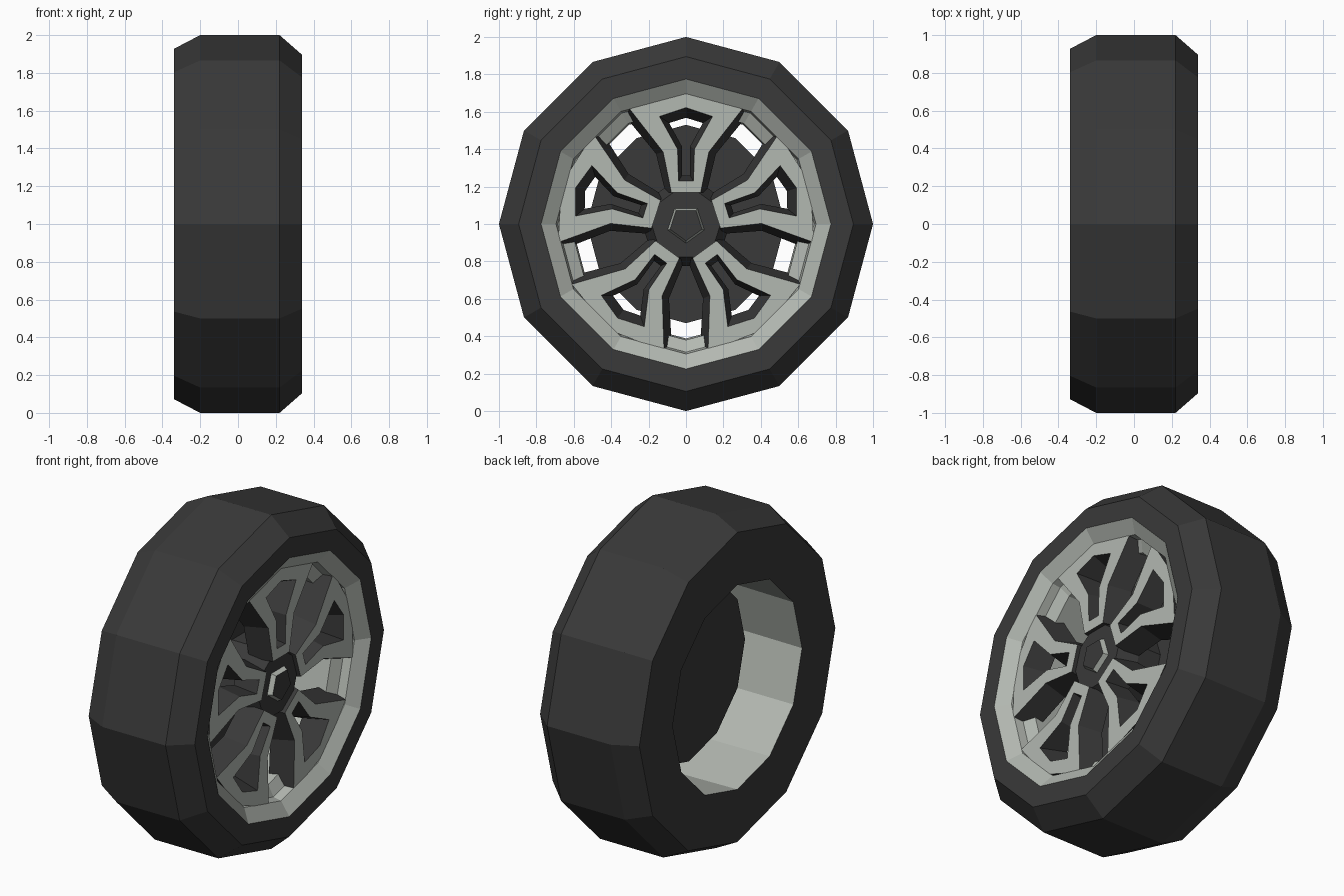
import bpy, bmesh, math

if "Cube" in bpy.data.objects:
    bpy.data.objects.remove(bpy.data.objects["Cube"])

def material(name, col):
    m = bpy.data.materials.new(name)
    m.diffuse_color = (*col, 1)
    m.use_nodes = True
    m.node_tree.nodes["Principled BSDF"].inputs["Base Color"].default_value = m.diffuse_color
    return m

DARK = material("dark_rubber", (0.041, 0.041, 0.041))
SILVER = material("silver_metal", (0.45, 0.48, 0.44))
CZ = 1.0  # axle height

def finish(name, bm, mats):
    me = bpy.data.meshes.new(name)
    bm.to_mesh(me)
    bm.free()
    for m in mats:
        me.materials.append(m)
    ob = bpy.data.objects.new(name, me)
    bpy.context.collection.objects.link(ob)
    return ob

def lathe(name, profile, mats, sides=12, start=0.0, seg_mats=None):
    """Spin an (x, radius) profile around the axle."""
    bm = bmesh.new()
    rings = []
    for x, r in profile:
        rings.append([bm.verts.new((x, r * math.cos(start + math.tau * j / sides),
                                    CZ + r * math.sin(start + math.tau * j / sides)))
                      for j in range(sides)])
    for i in range(len(rings) - 1):
        a, b = rings[i], rings[i + 1]
        for j in range(sides):
            k = (j + 1) % sides
            f = bm.faces.new((a[j], b[j], b[k], a[k]))
            f.material_index = seg_mats[i] if seg_mats else 0
    bmesh.ops.remove_doubles(bm, verts=bm.verts[:], dist=1e-5)
    return finish(name, bm, mats)

# Tyre: outer skin, from the front lip round to the back lip
lathe("tyre", [(.34, .775), (.34, .895), (.22, 1), (-.20, 1), (-.34, .927), (-.34, .612)], [DARK])

# Rim: barrel, step and sloped front lip
lathe("rim", [(-.34, .612), (.20, .62), (.235, .685), (.285, .695), (.34, .775)], [SILVER])

# Brake disc inside the barrel
lathe("brake_disc", [(.01, 0), (.01, .53), (-.02, .53), (-.02, 0)], [DARK])

# Hub and the raised five-sided cap
lathe("hub", [(.262, 0), (.262, .185), (.15, .235), (.01, .235)], [DARK], sides=10)
lathe("hub_cap", [(.29, 0), (.29, .090), (.26, .104)], [DARK, SILVER],
      sides=5, start=-math.pi / 2, seg_mats=[0, 1])

# Y-shaped spokes: half outlines (sideways, outward), mirrored; last point is on the centre line
FACE_OUT = [(.078, .168), (.122, .385), (.305, .62), (0, .70)]
FACE_IN = [(.04, .23), (.045, .40), (.142, .575), (0, .622)]
BACK_OUT = [(.11, .168), (.16, .375), (.345, .60), (0, .70)]
BACK_IN = [(.022, .26), (.022, .415), (.09, .54), (0, .568)]
FRONT_X, BACK_X = .286, .15

def loop(bm, half, x, ang):
    pts = half + [(-u, v) for u, v in reversed(half[:-1])]
    c, s = math.cos(ang), math.sin(ang)
    return [bm.verts.new((x, u * c - v * s, CZ + u * s + v * c)) for u, v in pts]

def bridge(bm, a, b, mat):
    n = len(a)
    for i in range(n):
        k = (i + 1) % n
        bm.faces.new((a[i], a[k], b[k], b[i])).material_index = mat

for n in range(5):
    ang = math.tau * n / 5
    bm = bmesh.new()
    fo, fi = loop(bm, FACE_OUT, FRONT_X, ang), loop(bm, FACE_IN, FRONT_X, ang)
    bo, bi = loop(bm, BACK_OUT, BACK_X, ang), loop(bm, BACK_IN, BACK_X, ang)
    bridge(bm, fo, fi, 1)   # silver front face
    bridge(bm, fi, bi, 0)   # dark window walls
    bridge(bm, bi, bo, 0)   # back
    bridge(bm, bo, fo, 0)   # dark outer walls
    bmesh.ops.recalc_face_normals(bm, faces=bm.faces[:])
    finish(f"spoke_{n + 1}", bm, [DARK, SILVER])
